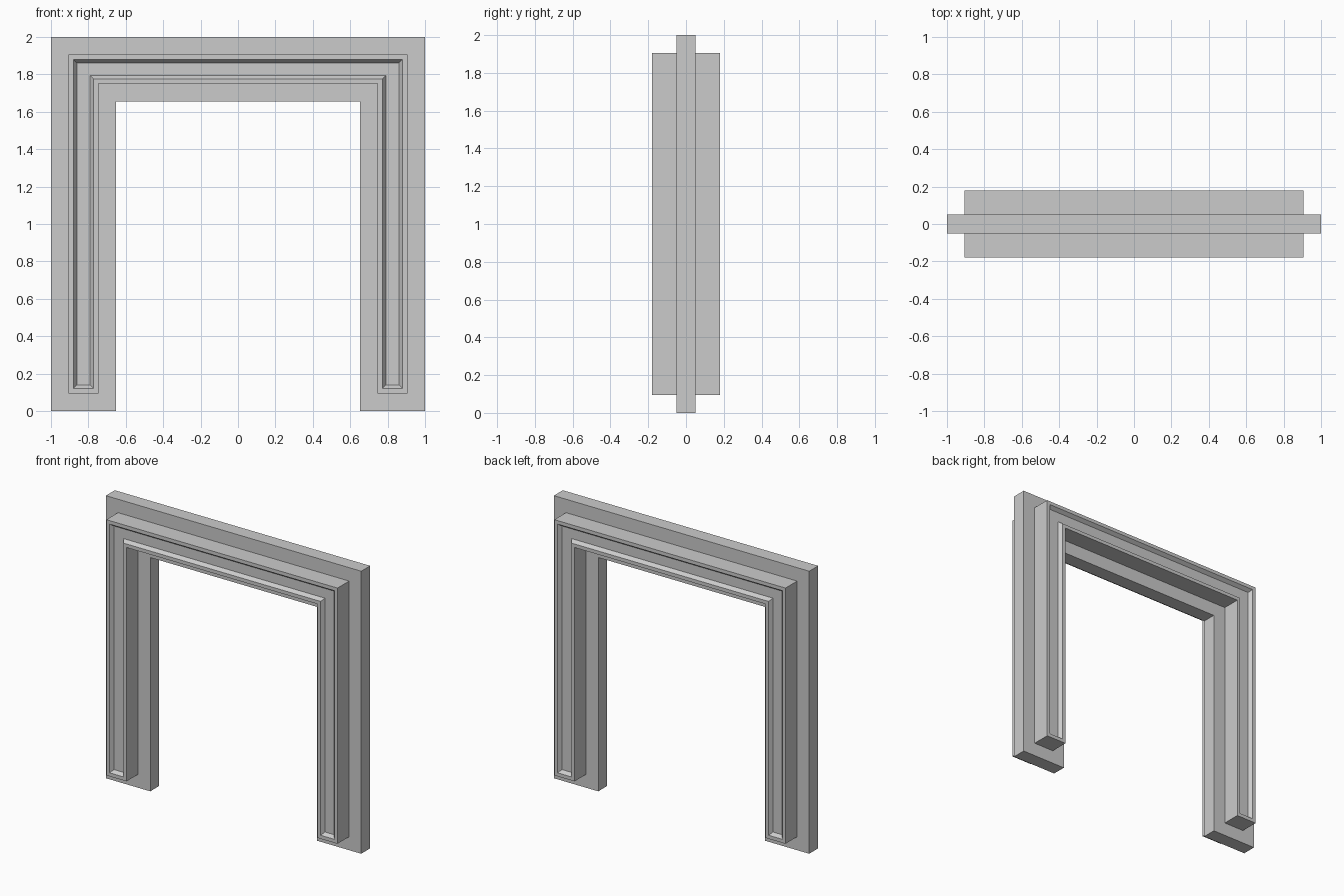
import bpy
import bmesh

if "Cube" in bpy.data.objects:
    bpy.data.objects.remove(bpy.data.objects["Cube"])


def u_outline(inset):
    """Corner points (x, z) of the doorway outline, moved inwards by inset."""
    outer, top = 1 - inset, 2 - inset
    inner, lintel = 0.652 + inset, 1.655 + inset
    right = [(inner, lintel), (inner, inset), (outer, inset), (outer, top)]
    return right + [(-x, z) for x, z in reversed(right)]


# Cross-section from back groove floor to front groove floor: (inset, y)
half = [(0.0, 0.05), (0.095, 0.05), (0.095, 0.18), (0.12, 0.18), (0.138, 0.155)]
section = list(reversed(half)) + [(i, -y) for i, y in half]

# Frame slab with raised, grooved moulding on both faces
bm = bmesh.new()
loops = [[bm.verts.new((x, y, z)) for x, z in u_outline(i)] for i, y in section]
for a, b in zip(loops, loops[1:]):
    for k in range(len(a)):
        n = (k + 1) % len(a)
        bm.faces.new((a[k], a[n], b[n], b[k]))


# Groove floors: right post, left post and lintel
for v in (loops[0], loops[-1]):
    bm.faces.new((v[0], v[1], v[2], v[3]))
    bm.faces.new((v[4], v[5], v[6], v[7]))
    bm.faces.new((v[0], v[3], v[4], v[7]))

bmesh.ops.recalc_face_normals(bm, faces=bm.faces)
mesh = bpy.data.meshes.new("door_frame")
bm.to_mesh(mesh)
bm.free()
frame = bpy.data.objects.new("door_frame", mesh)
bpy.context.collection.objects.link(frame)
